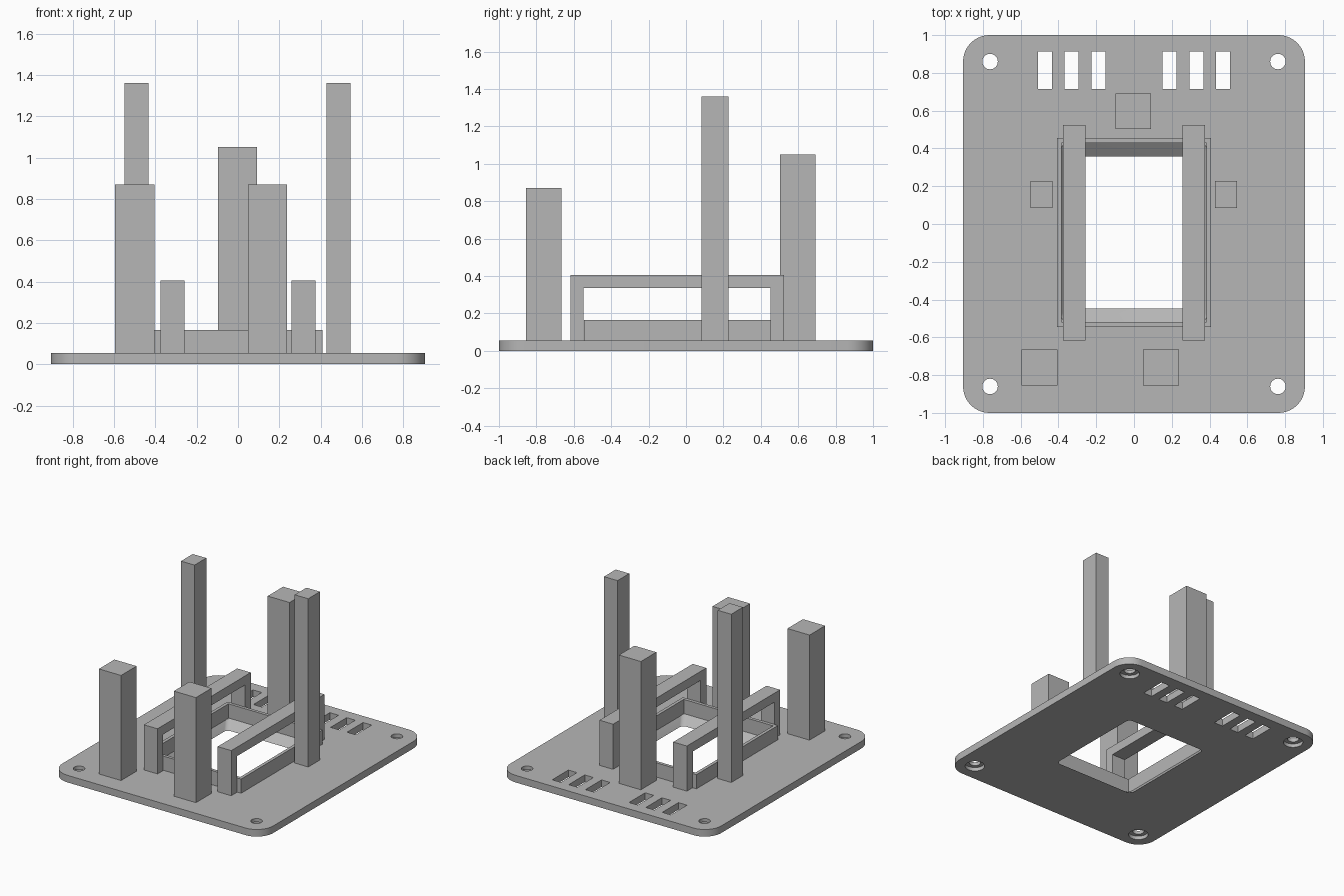
import bpy, bmesh, math

old = bpy.data.objects.get("Cube")
if old:
    bpy.data.objects.remove(old, do_unlink=True)

grey = bpy.data.materials.new("plain grey")
grey.use_nodes = True
COLOUR = (0.47, 0.47, 0.47, 1)
grey.diffuse_color = COLOUR
grey.node_tree.nodes["Principled BSDF"].inputs["Base Color"].default_value = COLOUR

PLATE_TOP = 0.055
FRAME_Y = -0.045   # centre of the window in y


def finish(name, bm):
    bmesh.ops.recalc_face_normals(bm, faces=bm.faces)
    mesh = bpy.data.meshes.new(name)
    bm.to_mesh(mesh)
    bm.free()
    mesh.materials.append(grey)
    obj = bpy.data.objects.new(name, mesh)
    bpy.context.collection.objects.link(obj)
    return obj


def rounded_rect(hx, hy, r, cy=0, steps=10):
    """Outline of a rectangle with rounded corners."""
    pts = []
    for i, (sx, sy) in enumerate([(1, 1), (-1, 1), (-1, -1), (1, -1)]):
        for k in range(steps + 1):
            a = math.pi / 2 * (i + k / steps)
            pts.append((sx * (hx - r) + r * math.cos(a),
                        cy + sy * (hy - r) + r * math.sin(a)))
    return pts


def circle(x, y, r, n=32):
    return [(x + r * math.cos(math.tau * k / n), y + r * math.sin(math.tau * k / n))
            for k in range(n)]


def loft(name, low, z0, high, z1):
    """Closed solid between two outlines with equal point counts."""
    bm = bmesh.new()
    a = [bm.verts.new((x, y, z0)) for x, y in low]
    b = [bm.verts.new((x, y, z1)) for x, y in high]
    bm.faces.new(a[::-1])
    bm.faces.new(b)
    n = len(a)
    for i in range(n):
        j = (i + 1) % n
        bm.faces.new((a[i], a[j], b[j], b[i]))
    return finish(name, bm)


def box(name, x0, x1, y0, y1, z0, z1):
    outline = [(x0, y0), (x1, y0), (x1, y1), (x0, y1)]
    return loft(name, outline, z0, outline, z1)


def cut(target, cutter):
    mod = target.modifiers.new("cut", "BOOLEAN")
    mod.operation = "DIFFERENCE"
    mod.solver = "EXACT"
    mod.object = cutter
    cutter.hide_render = True
    bpy.context.view_layer.objects.active = target
    bpy.ops.object.modifier_apply(modifier=mod.name)
    bpy.data.objects.remove(cutter, do_unlink=True)


# Base plate with rounded corners
outline = rounded_rect(0.905, 1.0, 0.14)
plate = loft("base_plate", outline, 0, outline, PLATE_TOP)

# Window with sloping sides, wider at the top
def window(t):
    return rounded_rect(0.345 + 0.04 * t, 0.402 + 0.073 * t, 0.035, FRAME_Y, 6)

cut(plate, loft("window_cutter", window(-0.1), -0.1 * PLATE_TOP,
                window(1.1), 1.1 * PLATE_TOP))

# Screw holes, counterbored from below
for sx in (-1, 1):
    for sy in (-1, 1):
        x, y = 0.762 * sx, 0.86 * sy
        for r, z0, z1 in ((0.041, -0.1, 0.1), (0.07, -0.1, 0.028)):
            ring = circle(x, y, r)
            cut(plate, loft("hole_cutter", ring, z0, ring, z1))

# Vent slots along the back
for s in (-1, 1):
    for cx in (0.187, 0.331, 0.472):
        cut(plate, box("slot_cutter", s * cx - 0.037, s * cx + 0.037,
                       0.715, 0.912, -0.1, 0.1))

# Raised rim around the window
def rim_ring(bm, hx, hy, z):
    return [bm.verts.new((sx * hx, FRAME_Y + sy * hy, z))
            for sx, sy in ((1, 1), (-1, 1), (-1, -1), (1, -1))]

bm = bmesh.new()
loops = [rim_ring(bm, hx, hy, z) for hx, hy, z in
         ((0.408, 0.5, 0.05), (0.408, 0.5, 0.165), (0.383, 0.475, 0.165), (0.383, 0.475, 0.05))]
for k in range(4):
    p, q = loops[k], loops[(k + 1) % 4]
    for i in range(4):
        j = (i + 1) % 4
        bm.faces.new((p[i], p[j], q[j], q[i]))
finish("window_rim", bm)

# Bridge brackets on each side: an arch profile extruded across x
ARCH = [(-0.618, 0.05), (-0.618, 0.405), (0.525, 0.405), (0.525, 0.05),
        (0.452, 0.05), (0.452, 0.335), (-0.548, 0.335), (-0.548, 0.05)]
for side, s in (("left", 1), ("right", -1)):
    bm = bmesh.new()
    face = bm.faces.new([bm.verts.new((s * 0.258, y, z)) for y, z in ARCH])
    new = bmesh.ops.extrude_face_region(bm, geom=[face])["geom"]
    bmesh.ops.translate(bm, vec=(s * 0.117, 0, 0),
                        verts=[v for v in new if isinstance(v, bmesh.types.BMVert)])
    finish(side + "_bracket", bm)

# Square support posts
for name, cx, cy, hx, hy, top in (
        ("front_right_post", -0.5, -0.76, 0.095, 0.095, 0.87),
        ("front_left_post", 0.143, -0.76, 0.095, 0.095, 0.87),
        ("back_post", -0.003, 0.597, 0.094, 0.095, 1.05),
        ("right_tall_post", -0.49, 0.156, 0.058, 0.072, 1.36),
        ("left_tall_post", 0.486, 0.156, 0.058, 0.072, 1.36)):
    box(name, cx - hx, cx + hx, cy - hy, cy + hy, 0.05, top)

# Smooth the rounded edges of the plate, keep the rest sharp
bpy.ops.object.select_all(action="DESELECT")
plate.select_set(True)
bpy.context.view_layer.objects.active = plate
bpy.ops.object.shade_smooth_by_angle(angle=math.radians(30))
